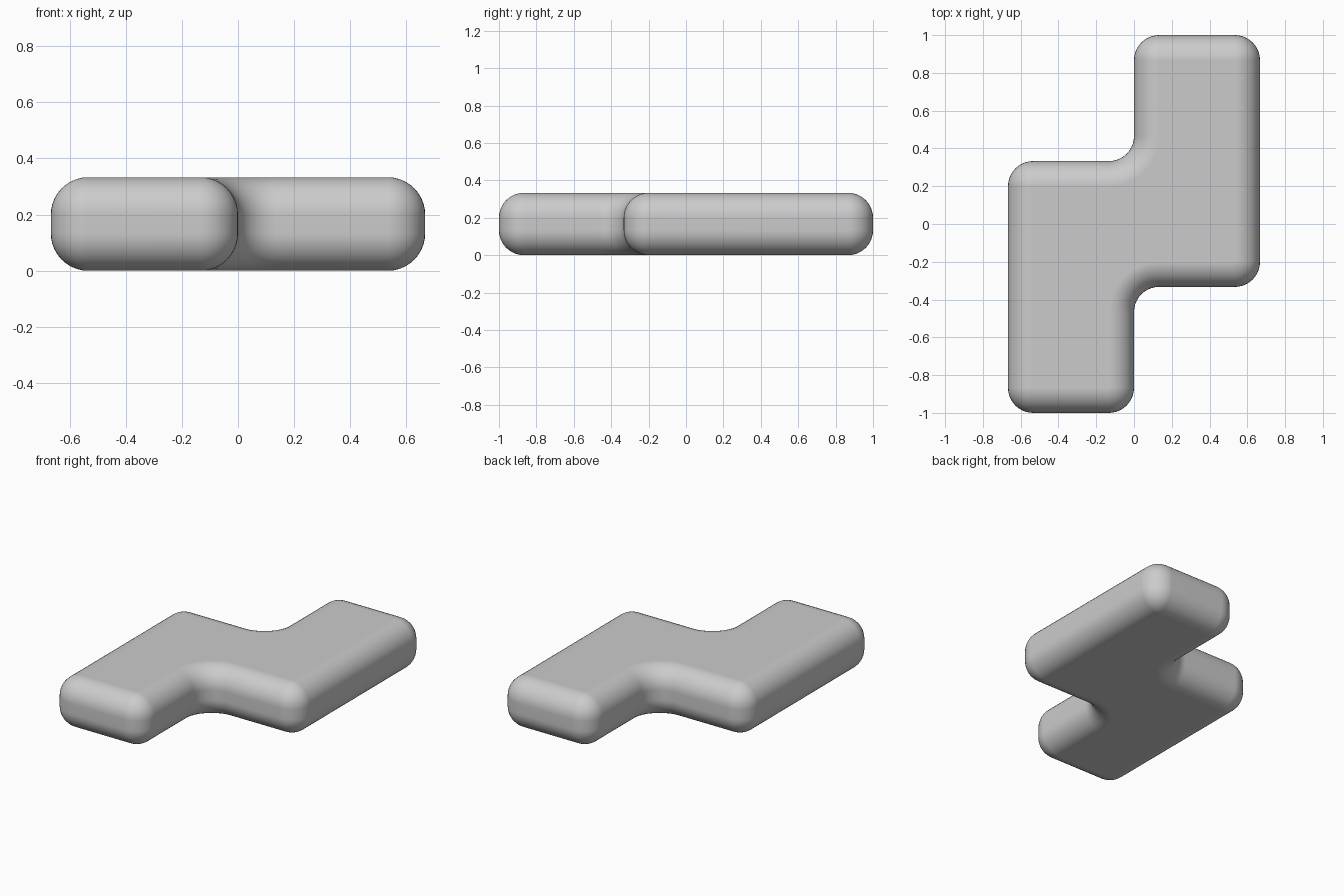
import bpy, bmesh, math
from mathutils import Vector

cube = bpy.data.objects.get("Cube")
if cube:
    bpy.data.objects.remove(cube)

W, L, H = 0.667, 1.0, 0.333   # half width, half length, thickness
STEP = 0.333                  # where the two arms are staggered
R = 0.133                     # rounding radius
SEG = 10                      # segments per quarter round

mat = bpy.data.materials.new("plain grey")
mat.use_nodes = True
color = (0.6, 0.6, 0.6, 1)
mat.diffuse_color = color
mat.node_tree.nodes["Principled BSDF"].inputs["Base Color"].default_value = color

# Zigzag outline, counter-clockwise; the second half is the first turned half round
half = [(-W, -L), (0, -L), (0, -STEP), (W, -STEP)]
corners = [Vector(p) for p in half] + [-Vector(p) for p in half]


def outline(inset):
    """Rounded outline moved inward; fillet centres stay fixed."""
    points = []
    for i, c in enumerate(corners):
        a = (c - corners[i - 1]).normalized()
        b = (corners[(i + 1) % len(corners)] - c).normalized()
        convex = a.x * b.y - a.y * b.x > 0
        centre = c + (b - a) * R
        radius = R - inset if convex else R + inset
        for k in range(SEG + 1):
            t = k / SEG * math.pi / 2
            points.append(centre + radius * (a * math.sin(t) - b * math.cos(t)))
    return points


# Stack of rings: lower round, straight wall, upper round
angles = [k / SEG * math.pi / 2 for k in range(SEG + 1)]
levels = [(R * (1 - math.sin(t)), R * (1 - math.cos(t))) for t in angles]
levels = [(inset, z) for inset, z in levels]
levels += [(inset, H - z) for inset, z in reversed(levels)]

bm = bmesh.new()
rings = [[bm.verts.new((p.x, p.y, z)) for p in outline(inset)] for inset, z in levels]
for low, high in zip(rings, rings[1:]):
    for i in range(len(low)):
        bm.faces.new((low[i - 1], low[i], high[i], high[i - 1]))
bm.faces.new(rings[0][::-1])
bm.faces.new(rings[-1])
bmesh.ops.remove_doubles(bm, verts=bm.verts[:], dist=0.0001)
bmesh.ops.recalc_face_normals(bm, faces=bm.faces[:])

mesh = bpy.data.meshes.new("zigzag_block")
bm.to_mesh(mesh)
bm.free()
mesh.materials.append(mat)
block = bpy.data.objects.new("zigzag_block", mesh)
bpy.context.collection.objects.link(block)
bpy.context.view_layer.objects.active = block
block.select_set(True)
bpy.ops.object.shade_smooth_by_angle(angle=math.radians(40))

# Keep the broad faces evenly shaded
normals = block.modifiers.new("even_shading", 'WEIGHTED_NORMAL')
normals.keep_sharp = True
